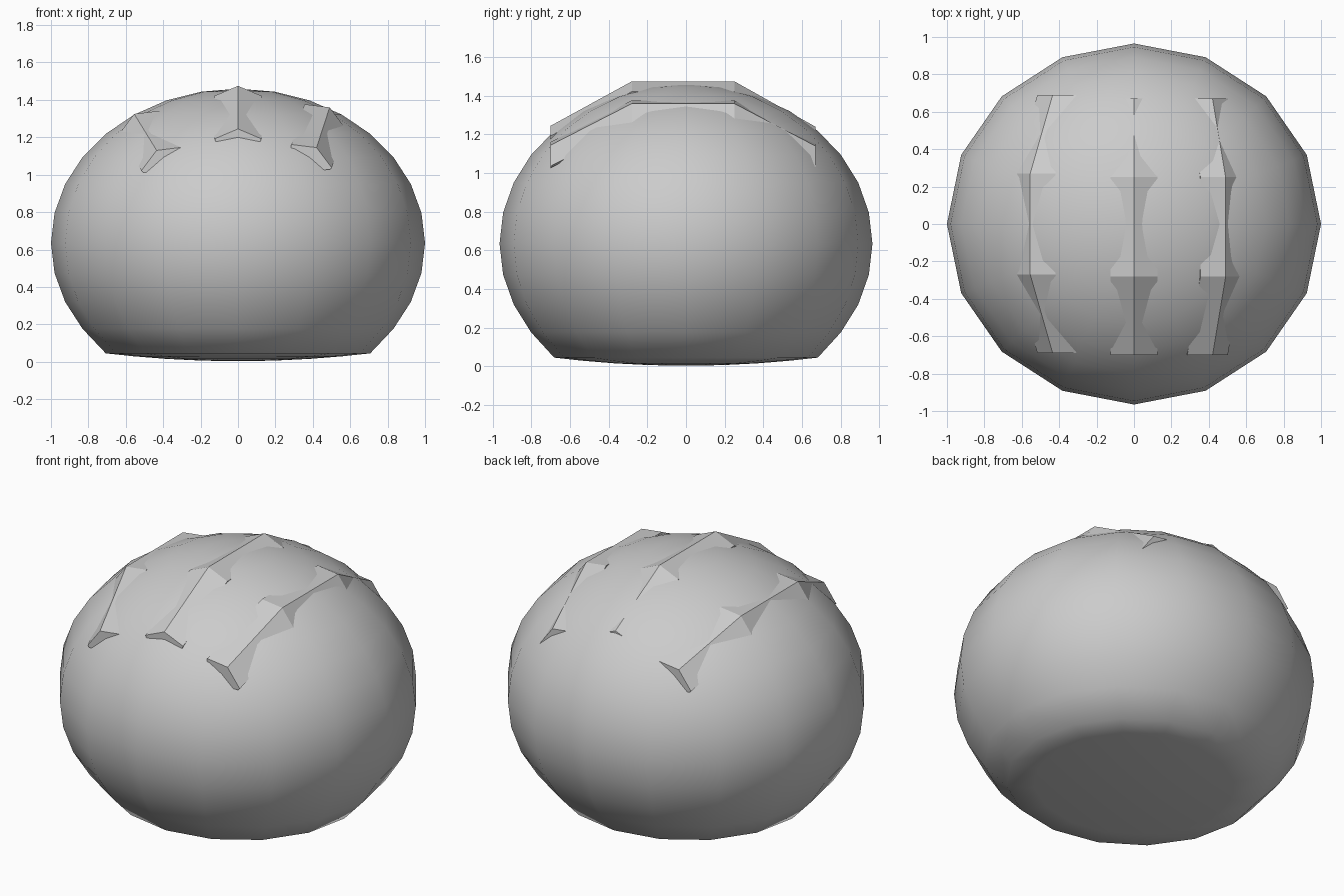
import bpy, bmesh
from math import radians, sin, cos, hypot

if "Cube" in bpy.data.objects:
    bpy.data.objects.remove(bpy.data.objects["Cube"])


def make_object(name, bm, smooth):
    bmesh.ops.recalc_face_normals(bm, faces=bm.faces)
    for f in bm.faces:
        f.smooth = smooth
    me = bpy.data.meshes.new(name)
    bm.to_mesh(me)
    bm.free()
    ob = bpy.data.objects.new(name, me)
    bpy.context.collection.objects.link(ob)
    return ob


# Round loaf: low-poly sphere with its underside pressed almost flat
bm = bmesh.new()
bmesh.ops.create_uvsphere(bm, u_segments=16, v_segments=16, radius=1)
for v in bm.verts:
    r = hypot(v.co.x, v.co.y)
    z = 0.635 + 0.825 * v.co.z
    if v.co.z < -0.65:
        z = 0.003 + 0.042 * (r / 0.707) ** 2
    v.co = (v.co.x, v.co.y * 0.965, z)
make_object("bread_loaf", bm, True)

# Crust ridges: a flattened diamond section swept over the loaf
SECTION = [(0, 0), (0.125, -0.053), (0.12, -0.067), (0, -0.14),
           (-0.12, -0.067), (-0.125, -0.053)]


def crust_ridge(name, path, tilt):
    c, s = cos(radians(tilt)), sin(radians(tilt))
    bm = bmesh.new()
    rings = [[bm.verts.new((x + a * c + b * s, y, z - a * s + b * c))
              for a, b in SECTION] for x, y, z in path]
    n = len(SECTION)
    for p, q in zip(rings, rings[1:]):
        for i in range(n):
            j = (i + 1) % n
            bm.faces.new((p[i], p[j], q[j], q[i]))
    bm.faces.new(rings[0])
    bm.faces.new(rings[-1])
    make_object(name, bm, False)


crust_ridge("crust_ridge_middle", [(0, -0.70, 1.245), (0, -0.28, 1.475),
                                   (0, 0.25, 1.475), (0, 0.67, 1.24)], 0)
crust_ridge("crust_ridge_right", [(0.42, -0.70, 1.145), (0.49, -0.28, 1.36),
                                  (0.49, 0.25, 1.36), (0.42, 0.67, 1.14)], 30)
crust_ridge("crust_ridge_left", [(-0.435, -0.69, 1.13), (-0.555, -0.27, 1.325),
                                 (-0.555, 0.27, 1.325), (-0.435, 0.69, 1.13)], -30)
